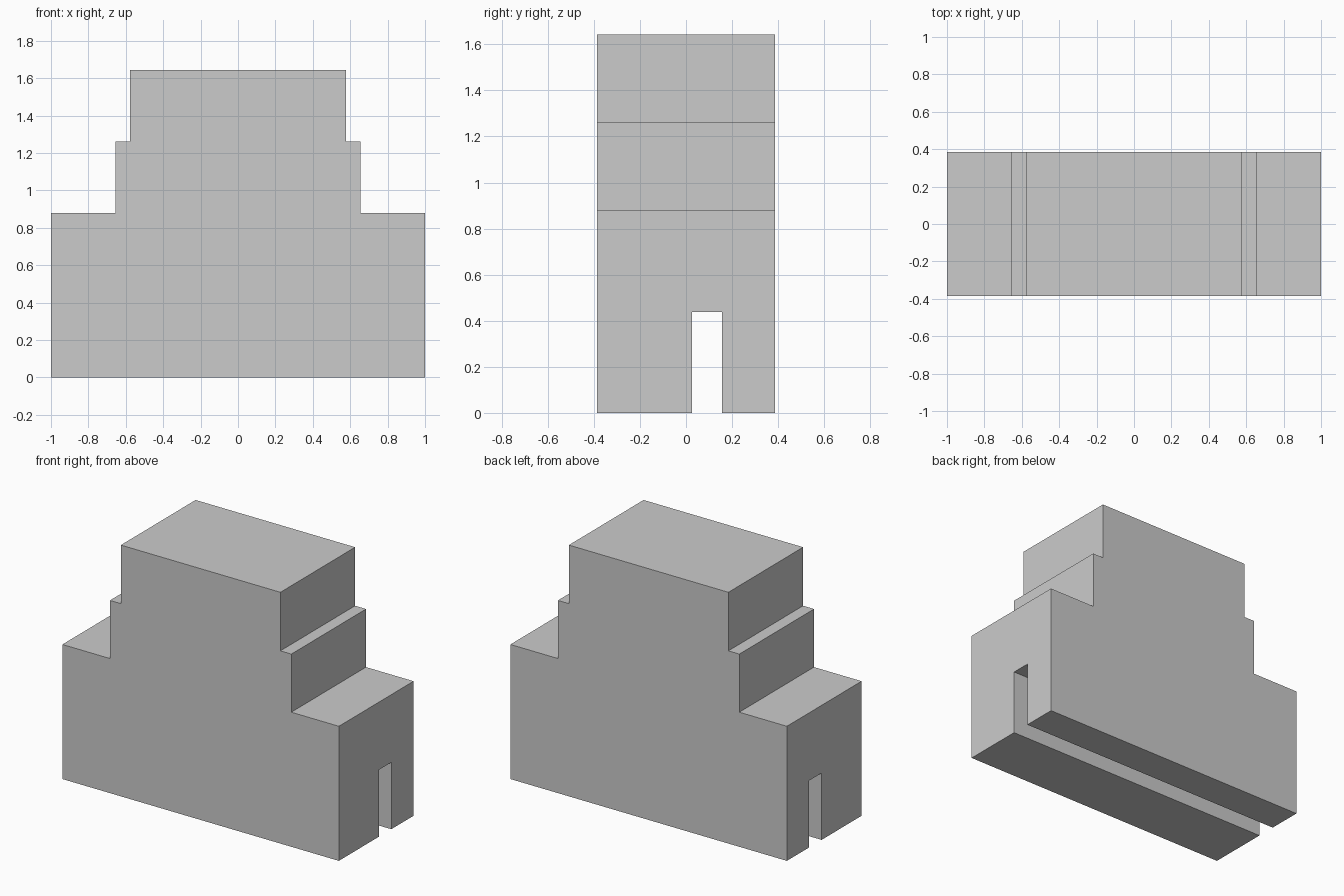
import bpy
import bmesh
from mathutils import Matrix

DEPTH = 0.386                                        # half depth of the block
STEPS = [(1.0, 0.0), (1.0, 0.88), (0.656, 0.88),     # right half of the outline
         (0.656, 1.26), (0.577, 1.26), (0.577, 1.643)]
SLOT_Y, SLOT_TOP = (0.027, 0.156), 0.437

if "Cube" in bpy.data.objects:
    bpy.data.objects.remove(bpy.data.objects["Cube"])

grey = bpy.data.materials.new("plain grey")
grey.use_nodes = True
grey.diffuse_color = (0.6, 0.6, 0.6, 1)
bsdf = next(n for n in grey.node_tree.nodes if n.type == "BSDF_PRINCIPLED")
bsdf.inputs["Base Color"].default_value = grey.diffuse_color


def add_object(name, bm):
    bmesh.ops.recalc_face_normals(bm, faces=bm.faces)
    mesh = bpy.data.meshes.new(name)
    bm.to_mesh(mesh)
    bm.free()
    mesh.materials.append(grey)
    obj = bpy.data.objects.new(name, mesh)
    bpy.context.collection.objects.link(obj)
    return obj


# Stepped body: mirrored outline extruded from front to back
outline = STEPS + [(-x, z) for x, z in reversed(STEPS)]
bm = bmesh.new()
front = bm.faces.new([bm.verts.new((x, -DEPTH, z)) for x, z in outline])
extruded = bmesh.ops.extrude_face_region(bm, geom=[front], use_keep_orig=True)
back = [v for v in extruded["geom"] if isinstance(v, bmesh.types.BMVert)]
bmesh.ops.translate(bm, verts=back, vec=(0, 2 * DEPTH, 0))
body = add_object("stepped_body", bm)

# Slot running along the whole underside, open at both ends
bm = bmesh.new()
bmesh.ops.create_cube(bm, size=1, matrix=(
    Matrix.Translation((0, sum(SLOT_Y) / 2, 0))
    @ Matrix.Diagonal((3, SLOT_Y[1] - SLOT_Y[0], 2 * SLOT_TOP, 1))))
cutter = add_object("slot_cutter", bm)
cutter.hide_render = True
cutter.hide_viewport = True
cutter.display_type = "WIRE"

slot = body.modifiers.new("underside_slot", "BOOLEAN")
slot.operation = "DIFFERENCE"
slot.solver = "EXACT"
slot.object = cutter
